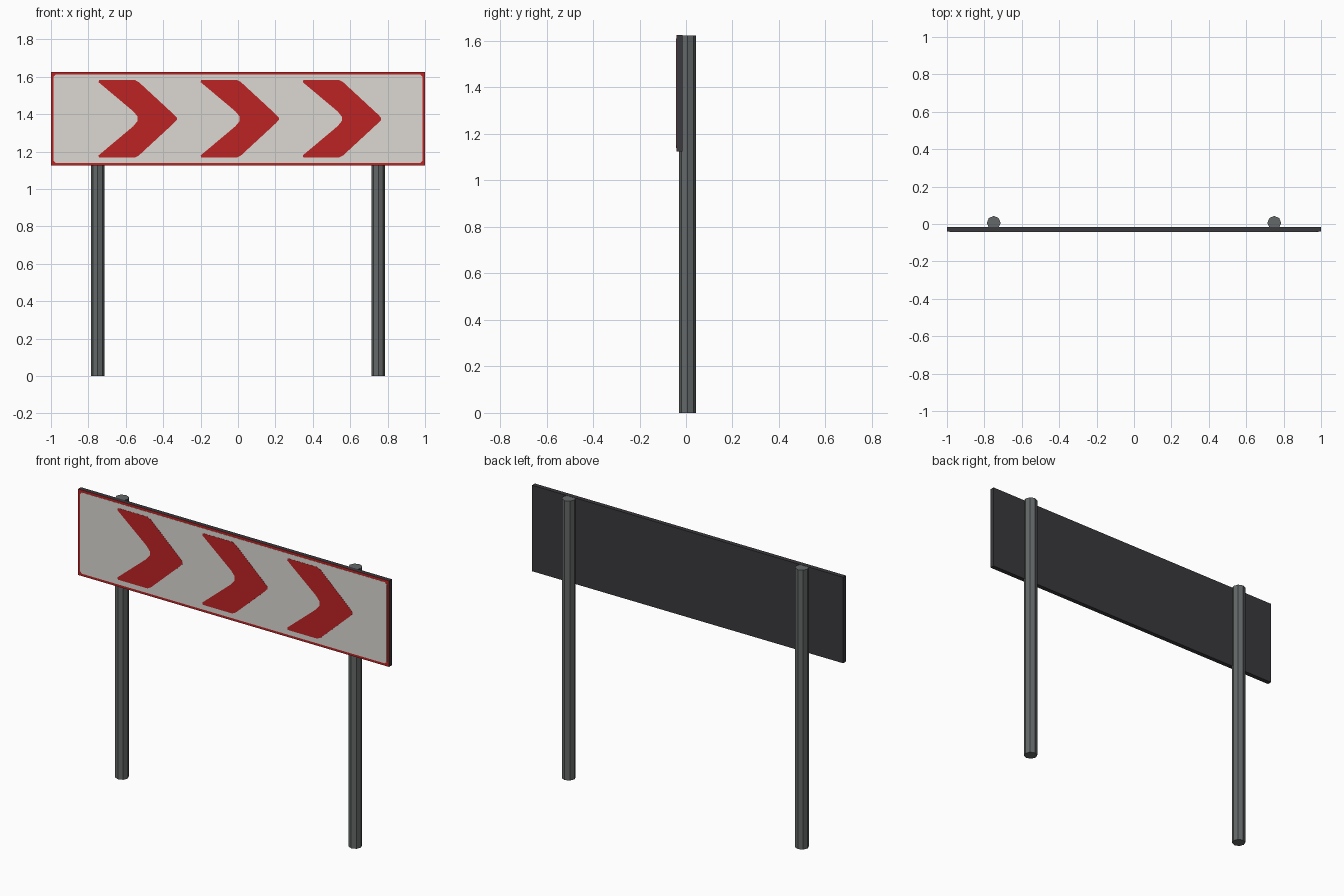
import bpy, bmesh, math
from mathutils import Matrix

if "Cube" in bpy.data.objects:
    bpy.data.objects.remove(bpy.data.objects["Cube"])


def material(name, srgb):
    lin = [((c / 255 + 0.055) / 1.055) ** 2.4 for c in srgb]
    m = bpy.data.materials.new(name)
    m.diffuse_color = (*lin, 1)
    m.use_nodes = True
    m.node_tree.nodes["Principled BSDF"].inputs["Base Color"].default_value = m.diffuse_color
    return m


RED = material("sign red", (190, 35, 36))
WHITE = material("sign white", (220, 217, 211))
DARK = material("panel dark grey", (58, 58, 62))
STEEL = material("post grey", (100, 104, 104))


def finish(bm, name, mat):
    bmesh.ops.recalc_face_normals(bm, faces=bm.faces)
    me = bpy.data.meshes.new(name)
    bm.to_mesh(me)
    bm.free()
    me.materials.append(mat)
    ob = bpy.data.objects.new(name, me)
    bpy.context.collection.objects.link(ob)
    return ob


def plate(name, outline, y_front, y_back, mat):
    """Extrude an x/z outline from y_front to y_back."""
    bm = bmesh.new()
    face = bm.faces.new([bm.verts.new((x, y_front, z)) for x, z in outline])
    ext = bmesh.ops.extrude_face_region(bm, geom=[face])
    moved = [g for g in ext["geom"] if isinstance(g, bmesh.types.BMVert)]
    bmesh.ops.translate(bm, verts=moved, vec=(0, y_back - y_front, 0))
    return finish(bm, name, mat)


def rectangle(w, h, zc, cut=0.0):
    """Rectangle outline with optionally clipped corners."""
    if not cut:
        return [(-w, zc - h), (w, zc - h), (w, zc + h), (-w, zc + h)]
    return [(-w + cut, zc - h), (w - cut, zc - h), (w, zc - h + cut), (w, zc + h - cut),
            (w - cut, zc + h), (-w + cut, zc + h), (-w, zc + h - cut), (-w, zc - h + cut)]


ZC = 1.375

# Board, red rim and white field
plate("sign_panel", rectangle(1.0, 0.25, ZC), -0.0395, -0.015, DARK)
plate("red_border", rectangle(1.0, 0.25, ZC), -0.041, -0.0395, RED)
plate("white_field", rectangle(0.986, 0.236, ZC, 0.012), -0.042, -0.041, WHITE)

# Three chevrons pointing right, upper half mirrored to the lower
half = [(-0.537, 0.012), (-0.56, 0.04), (-0.746, 0.196), (-0.742, 0.208),
        (-0.553, 0.208), (-0.53, 0.196), (-0.345, 0.025), (-0.327, 0.006)]
for i in range(3):
    dx = i * 0.546
    top = [(x + dx, ZC + z) for x, z in half]
    bottom = [(x + dx, ZC - z) for x, z in reversed(half)]
    plate(f"chevron_{i + 1}", top + bottom, -0.043, -0.042, RED)

# Two octagonal posts behind the board
for side, x in (("left", -0.75), ("right", 0.75)):
    bm = bmesh.new()
    bmesh.ops.create_cone(bm, cap_ends=True, segments=8, radius1=0.037, radius2=0.037,
                          depth=1.624, matrix=Matrix.Translation((x, 0.006, 0.812)))
    finish(bm, f"{side}_post", STEEL)
